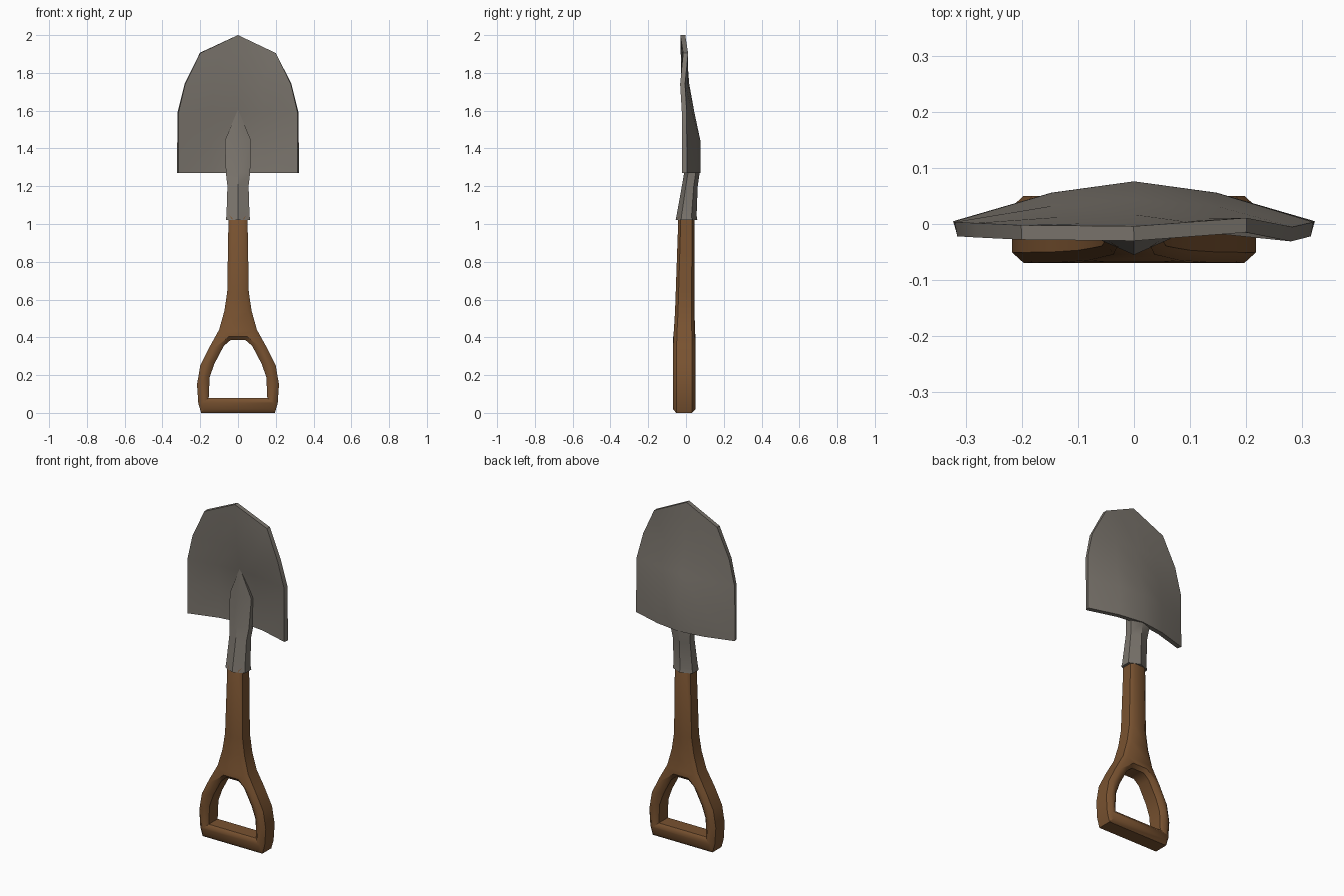
import bpy, bmesh

if "Cube" in bpy.data.objects:
    bpy.data.objects.remove(bpy.data.objects["Cube"])


def material(name, rgb):
    m = bpy.data.materials.new(name)
    m.diffuse_color = (*rgb, 1)
    m.use_nodes = True
    m.node_tree.nodes["Principled BSDF"].inputs["Base Color"].default_value = m.diffuse_color
    return m


def lerp_table(z, table):
    """Piecewise linear lookup of (y_front, y_back) by height."""
    for (z0, a0, b0), (z1, a1, b1) in zip(table, table[1:]):
        if z <= z1:
            t = max(0, (z - z0) / (z1 - z0))
            return a0 + (a1 - a0) * t, b0 + (b1 - b0) * t
    return table[-1][1:]


def finish(ob, mat, angle):
    ob.data.materials.clear()
    ob.data.materials.append(mat)
    bpy.ops.object.select_all(action='DESELECT')
    ob.select_set(True)
    bpy.context.view_layer.objects.active = ob
    bpy.ops.object.shade_smooth_by_angle(angle=angle)


def mesh_object(name, bm):
    me = bpy.data.meshes.new(name)
    bm.to_mesh(me)
    bm.free()
    ob = bpy.data.objects.new(name, me)
    bpy.context.collection.objects.link(ob)
    return ob


wood = material("brown wood", (0.19, 0.085, 0.03))
metal = material("grey steel", (0.20, 0.18, 0.155))

# Handle: shaft and D grip as one mirrored outline with a hole, chamfered
outer = [(0.195, 0.0), (0.21, 0.05), (0.217, 0.15), (0.2, 0.25), (0.15, 0.35),
         (0.1, 0.44), (0.072, 0.54), (0.057, 0.64), (0.05, 1.05)]
inner = [(0.155, 0.08), (0.15, 0.19), (0.125, 0.26), (0.075, 0.355), (0.04, 0.385)]
cu = bpy.data.curves.new("handle", 'CURVE')
cu.dimensions = '2D'
cu.fill_mode = 'BOTH'
cu.extrude, cu.bevel_depth, cu.offset, cu.bevel_resolution = 0.045, 0.02, -0.02, 0
for half in (outer, inner):
    pts = half + [(-x, z) for x, z in reversed(half)]
    sp = cu.splines.new('POLY')
    sp.points.add(len(pts) - 1)
    for p, (x, z) in zip(sp.points, pts):
        p.co = (x, z, 0, 1)
    sp.use_cyclic_u = True
handle = bpy.data.objects.new("handle", cu)
bpy.context.collection.objects.link(handle)
handle.select_set(True)
bpy.context.view_layer.objects.active = handle
bpy.ops.object.convert(target='MESH')
handle = bpy.context.view_layer.objects.active

# Stand it up and taper its depth with height
depth = [(0.0, -0.07, 0.05), (0.4, -0.068, 0.05), (0.48, -0.06, 0.045), (1.05, -0.04, 0.045)]
bm = bmesh.new()
bm.from_mesh(handle.data)
for v in bm.verts:
    x, z, d = v.co
    f, b = lerp_table(z, depth)
    v.co = (x, (f + b) / 2 - d / 0.065 * (b - f) / 2, z)
bmesh.ops.remove_doubles(bm, verts=bm.verts, dist=0.0005)
bmesh.ops.recalc_face_normals(bm, faces=bm.faces)
bm.to_mesh(handle.data)
bm.free()
finish(handle, wood, 0.75)

# Blade: dished sheet, rows of (z, half width, y left, y centre, y right)
rows = [(1.27, 0.315, -0.02, 0.05, -0.02), (1.44, 0.315, -0.021, 0.05, -0.021),
        (1.59, 0.315, -0.022, 0.018, -0.022), (1.74, 0.28, -0.024, -0.009, -0.031),
        (1.905, 0.2, -0.028, -0.024, -0.015)]
bm = bmesh.new()
grid = []
for z, w, yl, yc, yr in rows:
    line = []
    for t, k in ((-1, 0), (-0.45, 0.72), (0, 1), (0.45, 0.72), (1, 0)):
        edge = yl if t < 0 else yr
        line.append(bm.verts.new((w * t, edge + (yc - edge) * k, z)))
    grid.append(line)
for a, b in zip(grid, grid[1:]):
    for i in range(4):
        bm.faces.new((a[i], a[i + 1], b[i + 1], b[i]))
tip = bm.verts.new((0, -0.03, 2.0))
for i in range(4):
    bm.faces.new((grid[-1][i], grid[-1][i + 1], tip))
blade = mesh_object("blade", bm)
sol = blade.modifiers.new("thickness", 'SOLIDIFY')
sol.thickness, sol.offset = 0.026, -1
bpy.context.view_layer.objects.active = blade
bpy.ops.object.modifier_apply(modifier="thickness")
for v in blade.data.vertices:
    v.co.z = min(2.0, max(1.27, v.co.z))
finish(blade, metal, 0.6)

# Socket: six-sided loft, rings of (z, half width, y front, y back), ending in a ridge
rings = [(1.02, 0.065, -0.055, 0.06), (1.045, 0.061, -0.05, 0.056), (1.2, 0.056, -0.022, 0.062),
         (1.27, 0.064, -0.01, 0.072), (1.44, 0.07, 0.012, 0.06), (1.6, 0.003, 0.014, 0.03)]
section = [(0, -1), (1, -0.5), (1, 0.5), (0, 1), (-1, 0.5), (-1, -0.5)]
bm = bmesh.new()
loops = [[bm.verts.new((w * sx, (f + b) / 2 + sy * (b - f) / 2, z)) for sx, sy in section]
         for z, w, f, b in rings]
for a, b in zip(loops, loops[1:]):
    for i in range(6):
        j = (i + 1) % 6
        bm.faces.new((a[i], a[j], b[j], b[i]))
bm.faces.new(loops[0][::-1])
bm.faces.new(loops[-1])
bmesh.ops.recalc_face_normals(bm, faces=bm.faces)
finish(mesh_object("socket", bm), metal, 0.6)
